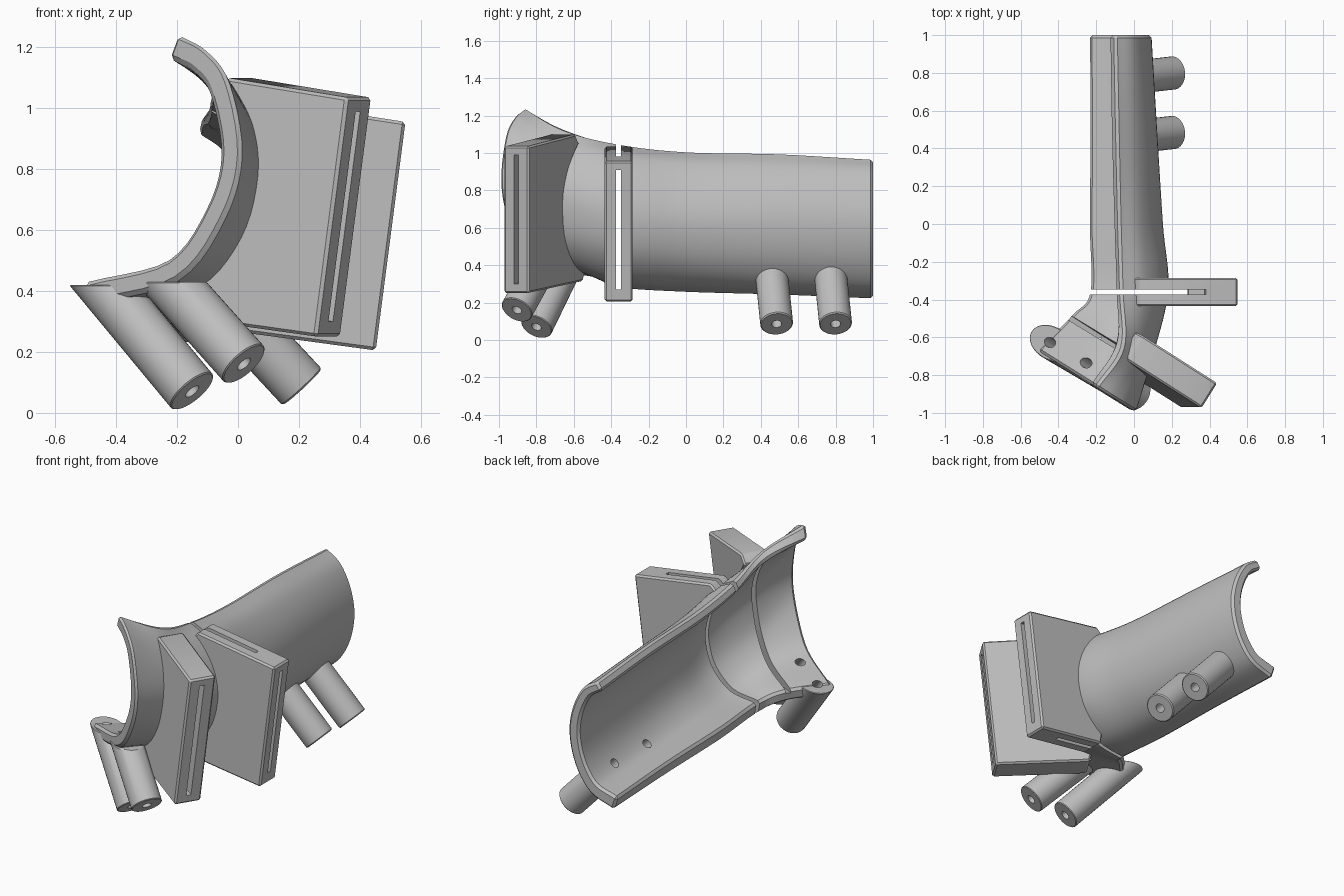
import bpy, bmesh, math
from mathutils import Vector

if "Cube" in bpy.data.objects:
    bpy.data.objects.remove(bpy.data.objects["Cube"])

grey = bpy.data.materials.new("plain_grey")
grey.use_nodes = True
colour = (0.52, 0.52, 0.52, 1)
grey.diffuse_color = colour
grey.node_tree.nodes["Principled BSDF"].inputs["Base Color"].default_value = colour

LEAN = 0.13     # sideways lean of the slotted blocks
BEND = math.radians(32)


def make(name, bm):
    bmesh.ops.recalc_face_normals(bm, faces=bm.faces)
    mesh = bpy.data.meshes.new(name)
    bm.to_mesh(mesh)
    bm.free()
    mesh.materials.append(grey)
    obj = bpy.data.objects.new(name, mesh)
    bpy.context.collection.objects.link(obj)
    return obj


def spline(points, steps):
    """Smooth curve through the points."""
    pts = [2 * points[0] - points[1], *points, 2 * points[-1] - points[-2]]
    out = []
    for i in range(1, len(pts) - 2):
        a, b, c, d = pts[i - 1:i + 3]
        for k in range(steps):
            t = k / steps
            out.append(0.5 * (2 * b + (c - a) * t + (2 * a - 5 * b + 4 * c - d) * t * t
                              + (3 * b - a - 3 * c + d) * t ** 3))
    return out + [points[-1].copy()]


# Cross-sections: origin x, origin y, bend, wall at top and bottom rim,
# outer curve (across, height) from top rim to bottom rim
BACK_WALL = (.06, .085)
SECTIONS = [
    (0, 1.0, 0, BACK_WALL, [(-.10, .97), (0, .90), (.07, .76), (.092, .60), (.05, .42), (-.05, .28), (-.21, .218)]),
    (0, .5, 0, BACK_WALL, [(-.09, 1.0), (.015, .92), (.095, .78), (.122, .61), (.075, .42), (-.04, .285), (-.215, .24)]),
    (0, 0.0, 0, BACK_WALL, [(-.08, 1.01), (.03, .94), (.12, .79), (.153, .62), (.1, .43), (-.03, .30), (-.22, .255)]),
    (0, -.36, 0, (.06, .08), [(-.07, 1.05), (.05, .98), (.15, .83), (.18, .65), (.125, .46), (-.02, .32), (-.22, .28)]),
    (.08, -.74, BEND, (.065, .075),
     [(-.165, 1.13), (-.08, 1.03), (-.01, .9), (.005, .75), (-.05, .55), (-.2, .395), (-.47, .335)]),
    (.01, -.995, BEND, (.085, .075),
     [(-.25, 1.245), (-.14, 1.195), (-.05, 1.09), (0, .85), (-.07, .635), (-.25, .435), (-.6, .355)]),
]


def wall_curve(section, share):
    """Section curve moved inwards by a share of the wall."""
    curve = spline([Vector(p) for p in section[4]], 5)
    last = len(curve) - 1
    top, bottom = section[3]
    out = []
    for i, p in enumerate(curve):
        t = (curve[min(i + 1, last)] - curve[max(i - 1, 0)]).normalized()
        out.append(p + Vector((t.y, -t.x)) * (top + (bottom - top) * i / last) * share)
    return out


def place(section, u, z):
    ox, oy, a = section[:3]
    return Vector((ox + u * math.cos(a), oy - u * math.sin(a), z))


# Curved shell
def build_shell():
    loops = []
    for s in SECTIONS:
        ring = wall_curve(s, 0) + wall_curve(s, 1)[::-1]
        loops.append([place(s, p.x, p.y) for p in ring])
    tracks = [spline(list(track), 8) for track in zip(*loops)]
    bm = bmesh.new()
    rings = [[bm.verts.new(p) for p in ring] for ring in zip(*tracks)]
    n = len(rings[0])
    for r0, r1 in zip(rings, rings[1:]):
        for i in range(n):
            j = (i + 1) % n
            bm.faces.new((r0[i], r0[j], r1[j], r1[i]))
    for ring in (rings[0], rings[-1]):
        for i in range(n // 2 - 1):
            bm.faces.new((ring[i], ring[i + 1], ring[n - 2 - i], ring[n - 1 - i]))
    return make("shell", bm)


# Flat plate from an outline in the leaning plane of a section
def plate(name, section, outline, thickness):
    a = section[2]
    normal = Vector((math.sin(a), math.cos(a), 0)) * thickness / 2
    bm = bmesh.new()
    sides = []
    for sign in (-1, 1):
        sides.append([bm.verts.new(place(section, u, z) + Vector((LEAN * (z - .65), 0, 0)) + normal * sign)
                      for u, z in outline])
        bm.faces.new(sides[-1])
    n = len(outline)
    for i in range(n):
        j = (i + 1) % n
        bm.faces.new((sides[0][i], sides[0][j], sides[1][j], sides[1][i]))
    return make(name, bm)


def block(name, section, reach, top, bottom, thickness, skip):
    """Block whose inner edge follows the middle of the shell wall."""
    arc = [(p.x - LEAN * (p.y - .65) / math.cos(section[2]), p.y) for p in wall_curve(section, .5)]
    arc = arc[3:-skip]
    outline = arc[::-1] + [(arc[0][0] + .04, top[0]), (reach, top[1]),
                           (reach, bottom[1]), (arc[-1][0] + .03, bottom[0])]
    return plate(name, section, outline, thickness)


def slot_cutter(name, section, u0, u1, z0, z1, thickness, rise=0):
    """Saw slot that climbs towards the shell by rise."""
    outline = [(u0, z0 + rise), (u1, z0), (u1, z1), (u0, z1 + rise)]
    return plate(name, section, outline, thickness)


def cylinder(name, start, end, radius, flat_top=None):
    axis = (end - start).normalized()
    side = axis.orthogonal().normalized()
    other = axis.cross(side)
    bm = bmesh.new()
    rings = []
    for centre in (start, end):
        rings.append([])
        for i in range(32):
            a = math.tau * i / 32
            p = centre + (side * math.cos(a) + other * math.sin(a)) * radius
            if flat_top and centre is start:
                p += axis * (flat_top - p.z) / axis.z
            rings[-1].append(bm.verts.new(p))
        bm.faces.new(rings[-1])
    for i in range(32):
        j = (i + 1) % 32
        bm.faces.new((rings[0][i], rings[0][j], rings[1][j], rings[1][i]))
    return make(name, bm)


def finish(obj, cutters, bevel):
    mod = obj.modifiers.new("chamfer", "BEVEL")
    mod.width, mod.segments = bevel, 1
    mod.limit_method, mod.angle_limit = "ANGLE", math.radians(50)
    for cutter in cutters:
        mod = obj.modifiers.new("cut", "BOOLEAN")
        mod.object, mod.operation, mod.solver = cutter, "DIFFERENCE", "EXACT"
    bpy.context.view_layer.update()
    graph = bpy.context.evaluated_depsgraph_get()
    mesh = bpy.data.meshes.new_from_object(obj.evaluated_get(graph))
    obj.modifiers.clear()
    obj.data = mesh
    bpy.ops.object.select_all(action="DESELECT")
    obj.select_set(True)
    bpy.context.view_layer.objects.active = obj
    bpy.ops.object.shade_smooth_by_angle(angle=math.radians(28))


shell = build_shell()

# Slotted blocks and their saw slots
middle, front = SECTIONS[3], SECTIONS[4]
middle_block = block("middle_block", middle, .51, (1.035, .955), (.265, .205), .15, 6)
front_block = block("front_block", front, .318, (1.10, 1.035), (.315, .25), .156, 3)
middle_slots = [slot_cutter("middle_slit", middle, -.6, .337, 0, 1.4, .026),
                slot_cutter("middle_slot", middle, -.5, .7, .27, .91, .026)]
front_slots = [slot_cutter("front_slot", front, -.6, .4, .29, .98, .028, .12)]

# Drill tubes: start, end, level of a flat top
TUBES = {
    "front_outer_tube": ((-.44, -.63, .42), (-.15, -.80, .07), .42),
    "front_inner_tube": ((-.23, -.75, .44), (.02, -.905, .16), .43),
    "back_inner_tube": ((-.04, .457, .355), (.21, .485, .085), None),
    "back_outer_tube": ((-.04, .772, .355), (.21, .80, .085), None),
}
holes = []
for name, (start, end, level) in TUBES.items():
    start, end = Vector(start), Vector(end)
    reach = (end - start).normalized() * .16
    hole = cylinder(name + "_hole", start - reach, end + reach, .027)
    tube = cylinder(name, start, end, .088, level)
    finish(tube, [hole], .006)
    holes.append(hole)

finish(middle_block, middle_slots, .01)
finish(front_block, front_slots, .01)
finish(shell, middle_slots + front_slots + holes, .014)

for cutter in middle_slots + front_slots + holes:
    bpy.data.objects.remove(cutter)
